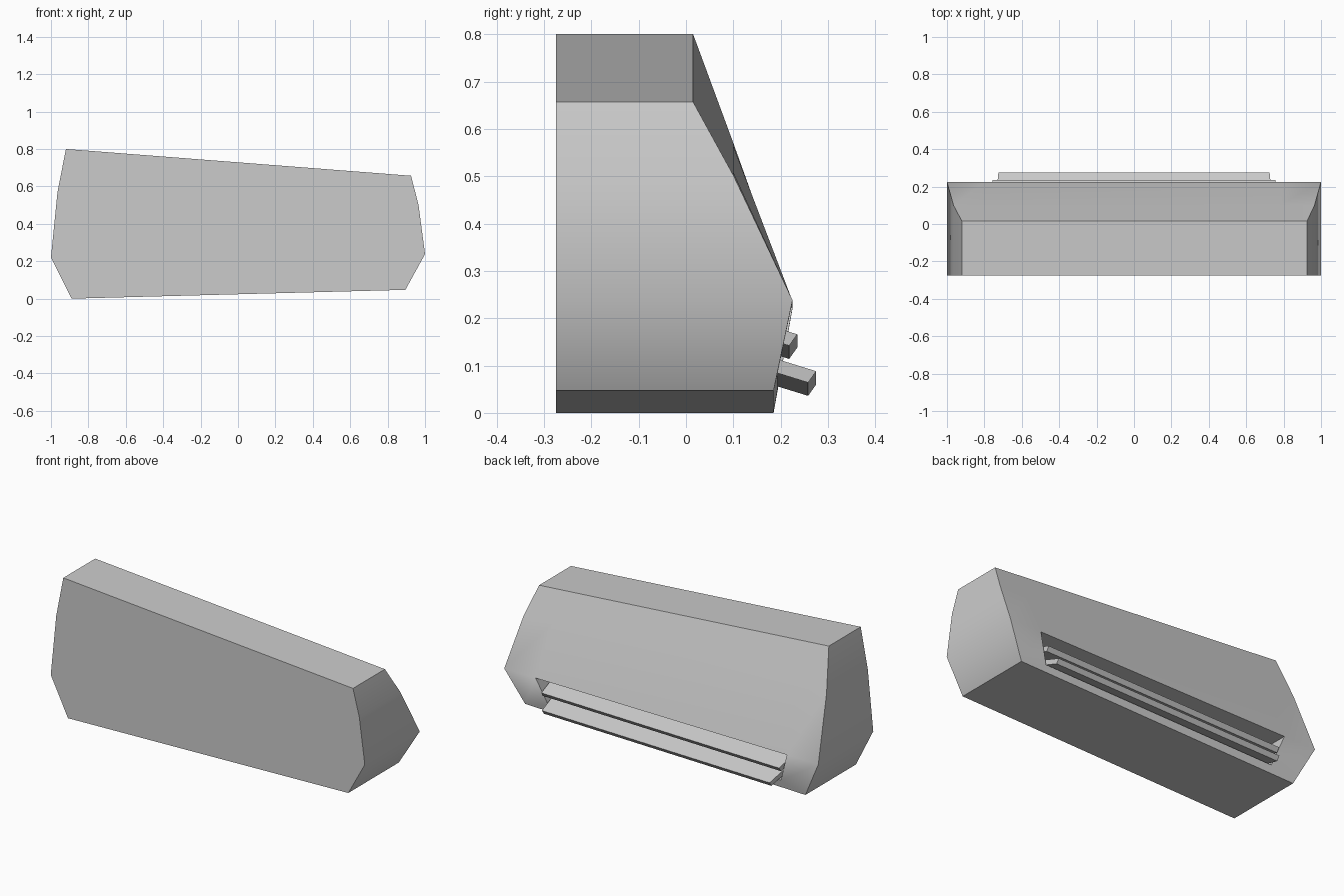
import bpy, bmesh, math
from mathutils import Vector

if "Cube" in bpy.data.objects:
    bpy.data.objects.remove(bpy.data.objects["Cube"])

BACK = -0.275


def make(name, faces, smooth=False):
    """Build an object from faces given as lists of points; shared points are welded."""
    bm = bmesh.new()
    for f in faces:
        bm.faces.new([bm.verts.new(p) for p in f])
    bmesh.ops.remove_doubles(bm, verts=bm.verts, dist=1e-4)
    bmesh.ops.recalc_face_normals(bm, faces=bm.faces)
    me = bpy.data.meshes.new(name)
    bm.to_mesh(me)
    bm.free()
    ob = bpy.data.objects.new(name, me)
    bpy.context.collection.objects.link(ob)
    if smooth:
        bpy.context.view_layer.objects.active = ob
        ob.select_set(True)
        bpy.ops.object.shade_smooth_by_angle(angle=math.radians(42))
        ob.select_set(False)
        mod = ob.modifiers.new("weighted", 'WEIGHTED_NORMAL')
        mod.keep_sharp = True
    return ob


# Casing: end profiles from top to bottom (x, y, z)
left = [Vector(p) for p in ((-0.92, 0.015, 0.80), (-0.965, 0.10, 0.57),
                            (-1.0, 0.225, 0.22), (-0.89, 0.185, 0.0))]
right = [Vector(p) for p in ((0.925, 0.015, 0.657), (0.965, 0.10, 0.502),
                             (1.0, 0.225, 0.238), (0.895, 0.185, 0.047))]


def flat(p, y=BACK):
    return Vector((p.x, y, p.z))


def along(row, x):
    """Point at x on the line joining the two profiles at a given row."""
    a, b = row
    return a.lerp(b, (x - a.x) / (b.x - a.x))


ridge, foot = (left[2], right[2]), (left[3], right[3])
low = tuple(f.lerp(r, 0.2) for f, r in zip(foot, ridge))
tl, tr = along(ridge, -0.80), along(ridge, 0.80)
bl, br = along(low, -0.74), along(low, 0.74)
slot = [tl, tr, br, bl]
inner = [flat(p, 0.07) for p in slot]

faces = [
    [flat(p) for p in left + right[::-1]],                 # wall side
    [left[0], right[0], flat(right[0]), flat(left[0])],    # top
    [left[3], right[3], flat(right[3]), flat(left[3])],    # underside
    # sloping panel, divided at the slot ends
    [left[1], right[1], right[0], left[0]],
    [left[1], left[2], tl, along((left[1], right[1]), -0.78)],
    [along((left[1], right[1]), -0.78), tl, tr, along((left[1], right[1]), 0.78)],
    [along((left[1], right[1]), 0.78), tr, right[2], right[1]],
    # lower panel around the slot
    [left[2], tl, bl, left[3]],
    [tr, right[2], right[3], br],
    [bl, br, right[3], left[3]],
    inner,
]
faces[3] = [left[0], left[1], along((left[1], right[1]), -0.78),
            along((left[1], right[1]), 0.78), right[1], right[0]]
for i in range(4):                                         # slot walls
    j = (i + 1) % 4
    faces.append([slot[i], slot[j], inner[j], inner[i]])
for prof in (left, right):                                 # ends
    for a, b in zip(prof, prof[1:]):
        faces.append([a, b, flat(b), flat(a)])
make("casing", faces, smooth=True)


# Louvre blades: (y, z) section at the right end, dropping slightly to the left
def blade(name, section, tip, root, drop=0.028):
    half = [tip, tip, root, root]
    r = [Vector((h, y, z)) for h, (y, z) in zip(half, section)]
    l = [Vector((-h, y, z - drop)) for h, (y, z) in zip(half, section)]
    fs = [r, l]
    for i in range(4):
        j = (i + 1) % 4
        fs.append([r[i], r[j], l[j], l[i]])
    make(name, fs)


def section(y, z, depth):
    return [(y, z), (y - 0.017, z - 0.024),
            (y - 0.017 - depth, z - 0.024 + 0.31 * depth), (y - depth, z + 0.31 * depth)]


blade("lower_louvre", section(0.275, 0.088, 0.15), 0.725, 0.74)
blade("upper_louvre", section(0.235, 0.166, 0.12), 0.757, 0.768)
